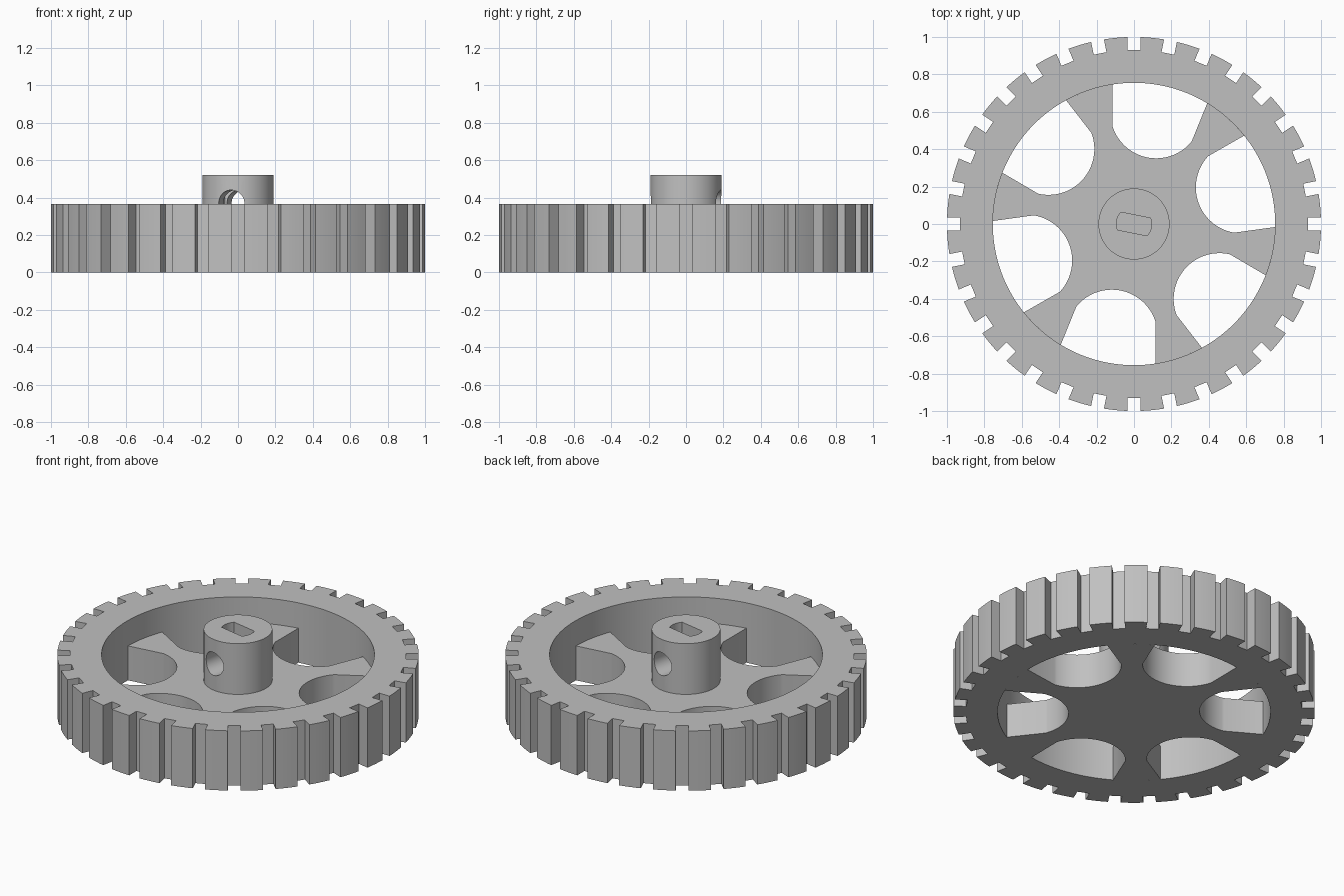
import bpy, bmesh
from math import pi, sin, cos, asin, acos, radians

if "Cube" in bpy.data.objects:
    bpy.data.objects.remove(bpy.data.objects["Cube"], do_unlink=True)

RIM_TOP, WEB_TOP, HUB_TOP = 0.365, 0.21, 0.52
POCKET_R, HUB_R = 0.755, 0.19
TURN = radians(-11.25)      # twist of the slot, screw hole and web holes
NOTCHES = 32

gray = bpy.data.materials.new("light_gray")
gray.use_nodes = True
gray.diffuse_color = (0.53, 0.53, 0.53, 1)
gray.node_tree.nodes["Principled BSDF"].inputs["Base Color"].default_value = (0.53, 0.53, 0.53, 1)


def circle(r, n, cx=0, cy=0):
    return [(cx + r * cos(2 * pi * i / n), cy + r * sin(2 * pi * i / n)) for i in range(n)]


def rotated(points, a):
    return [(x * cos(a) - y * sin(a), x * sin(a) + y * cos(a)) for x, y in points]


def plate(name, outlines, z0, z1):
    """Extrude nested outlines; inner outlines become holes."""
    curve = bpy.data.curves.new(name, 'CURVE')
    curve.dimensions = '2D'
    curve.fill_mode = 'BOTH'
    curve.extrude = (z1 - z0) / 2
    for pts in outlines:
        spline = curve.splines.new('POLY')
        spline.points.add(len(pts) - 1)
        for p, (x, y) in zip(spline.points, pts):
            p.co = (x, y, 0, 1)
        spline.use_cyclic_u = True
    ob = bpy.data.objects.new(name, curve)
    bpy.context.collection.objects.link(ob)
    select(ob)
    bpy.ops.object.convert(target='MESH')
    ob = bpy.context.object
    ob.name = name
    bm = bmesh.new()
    bm.from_mesh(ob.data)
    bmesh.ops.remove_doubles(bm, verts=bm.verts, dist=1e-5)
    bmesh.ops.translate(bm, verts=bm.verts, vec=(0, 0, (z0 + z1) / 2))
    bmesh.ops.recalc_face_normals(bm, faces=bm.faces)
    bm.to_mesh(ob.data)
    bm.free()
    return ob


def select(ob):
    bpy.ops.object.select_all(action='DESELECT')
    bpy.context.view_layer.objects.active = ob
    ob.select_set(True)


def finish(ob):
    ob.data.materials.clear()
    ob.data.materials.append(gray)
    select(ob)
    bpy.ops.object.shade_smooth_by_angle(angle=radians(30))


# Rim: square notches around the outside, round pocket inside
half, root = 0.035, 0.93
pitch = 2 * pi / NOTCHES
edge = asin(half)
tooth = [(root, -half), (root, half)]
for k in range(5):
    a = edge + (pitch - 2 * edge) * k / 4
    tooth.append((cos(a), sin(a)))
outline = [p for i in range(NOTCHES) for p in rotated(tooth, i * pitch)]
rim = plate("notched_rim", [outline, circle(POCKET_R, 128)], 0, RIM_TOP)
finish(rim)

# Web: disc with six round holes that run out into the rim
hole_r, hole_dist = 0.245, 0.608
reach = acos((hole_dist**2 + POCKET_R**2 - hole_r**2) / (2 * hole_dist * POCKET_R))
start = pi - asin(POCKET_R * sin(reach) / hole_r)
if hole_dist > POCKET_R * cos(reach):
    start = pi - start
arc = []
for k in range(41):
    a = start + (2 * pi - 2 * start) * k / 40
    arc.append((hole_dist + hole_r * cos(a), hole_r * sin(a)))
# disc outline follows the rim between holes and the hole arcs inward
web_outline = []
for i in range(6):
    turn = TURN + pi / 2 + i * pi / 3
    web_outline += rotated(arc[::-1], turn)
    span = pi / 3 - 2 * reach
    land = [(POCKET_R * cos(reach + span * k / 8), POCKET_R * sin(reach + span * k / 8))
            for k in range(1, 8)]
    web_outline += rotated(land, turn)
web = plate("web_disc", [web_outline], 0, WEB_TOP)
finish(web)

# Hub: cylinder with a double-flat shaft slot
slot_r, flat = 0.094, 0.048
tip = asin(flat / slot_r)
slot = []
for side in (0, pi):
    for k in range(9):
        a = side - tip + 2 * tip * k / 8
        slot.append((slot_r * cos(a), slot_r * sin(a)))
hub = plate("hub", [circle(HUB_R, 64), rotated(slot, TURN)], WEB_TOP, HUB_TOP)

# Screw hole straight through the hub, square to the slot flats
bpy.ops.mesh.primitive_cylinder_add(vertices=40, radius=0.07, depth=1,
                                    location=(0, 0, 0.37), rotation=(pi / 2, 0, TURN))
cutter = bpy.context.object
cutter.name = "screw_hole_cutter"
cutter.hide_render = True
select(hub)
cut = hub.modifiers.new("screw_hole", 'BOOLEAN')
cut.operation = 'DIFFERENCE'
cut.solver = 'EXACT'
cut.object = cutter
bpy.ops.object.modifier_apply(modifier=cut.name)
bpy.data.objects.remove(cutter, do_unlink=True)
finish(hub)
